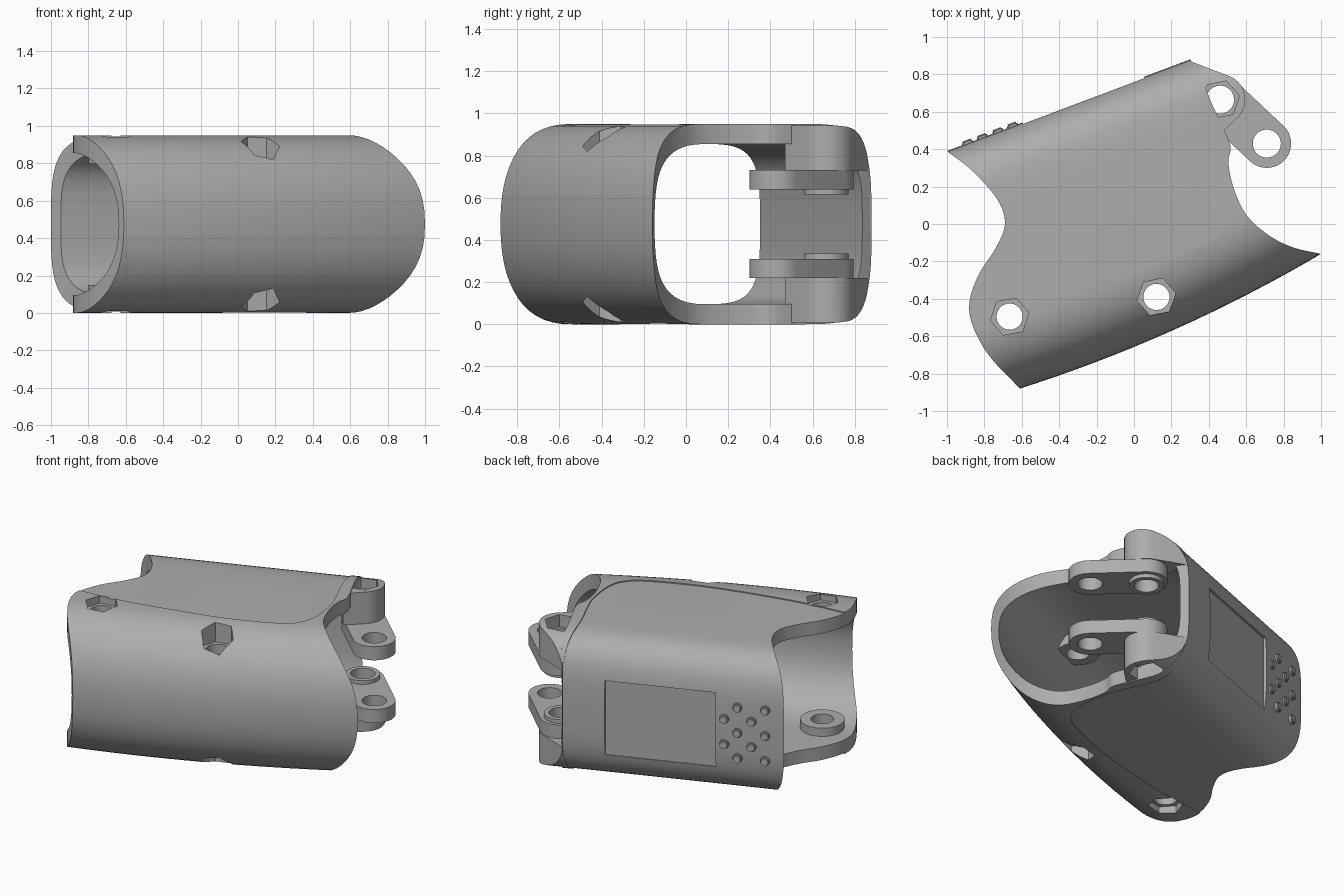
import bpy, bmesh, math
from mathutils import Vector

if "Cube" in bpy.data.objects:
    bpy.data.objects.remove(bpy.data.objects["Cube"])

grey = bpy.data.materials.new("plain_grey")
grey.use_nodes = True
COLOUR = (0.42, 0.42, 0.42, 1)
grey.diffuse_color = COLOUR
grey.node_tree.nodes["Principled BSDF"].inputs["Base Color"].default_value = COLOUR

MID = 0.475
FRONT_A, FRONT_B = Vector((-0.61, -0.88)), Vector((1.0, -0.16))
BACK_A, BACK_B = Vector((-1.0, 0.39)), Vector((0.30, 0.88))
ALONG = (BACK_B - BACK_A).normalized()
OUT = Vector((-ALONG.y, ALONG.x))


def make(name, bm):
    bmesh.ops.recalc_face_normals(bm, faces=bm.faces)
    mesh = bpy.data.meshes.new(name)
    bm.to_mesh(mesh)
    bm.free()
    mesh.materials.append(grey)
    obj = bpy.data.objects.new(name, mesh)
    bpy.context.collection.objects.link(obj)
    return obj


def prism(name, points, z0, z1):
    bm = bmesh.new()
    low, high = ([bm.verts.new((x, y, z)) for x, y in points] for z in (z0, z1))
    bm.faces.new(low)
    bm.faces.new(high)
    n = len(points)
    for i in range(n):
        j = (i + 1) % n
        bm.faces.new((low[i], low[j], high[j], high[i]))
    return make(name, bm)


def ring(x, y, r, n=40, turn=0.0):
    return [(x + r * math.cos(turn + math.tau * i / n),
             y + r * math.sin(turn + math.tau * i / n)) for i in range(n)]


def hull(points):
    # convex outline of 2D points
    pts = sorted(set(points))

    def half(seq):
        out = []
        for p in seq:
            while len(out) > 1 and ((out[-1][0] - out[-2][0]) * (p[1] - out[-2][1])
                                    - (out[-1][1] - out[-2][1]) * (p[0] - out[-2][0])) <= 0:
                out.pop()
            out.append(p)
        return out[:-1]
    return half(pts) + half(pts[::-1])


def smooth(points, steps=6):
    # Catmull-Rom through the points
    p = [Vector(q) for q in points]
    p = [2 * p[0] - p[1]] + p + [2 * p[-1] - p[-2]]
    out = []
    for a, b, c, d in zip(p, p[1:], p[2:], p[3:]):
        for k in range(steps):
            t = k / steps
            q = 0.5 * (2 * b + (c - a) * t + (2 * a - 5 * b + 4 * c - d) * t ** 2
                       + (3 * b - a - 3 * c + d) * t ** 3)
            out.append((q.x, q.y))
    return out + [tuple(p[-2])]


def boolean(obj, cutter, how):
    mod = obj.modifiers.new("cut", 'BOOLEAN')
    mod.object, mod.operation, mod.solver = cutter, how, 'EXACT'
    deps = bpy.context.evaluated_depsgraph_get()
    mesh = bpy.data.meshes.new_from_object(obj.evaluated_get(deps))
    obj.modifiers.clear()
    obj.data = mesh


def cut(obj, *cutters, how='DIFFERENCE', keep=False):
    for c in cutters:
        boolean(obj, c, how)
        if not keep:
            bpy.data.objects.remove(c)


def tube(name, half, front_in=0.0, back_in=0.0, t0=-0.4, t1=1.4):
    # loft of superellipse sections between the front and back edges
    bm = bmesh.new()
    loops, n, stations = [], 28, 28
    for s in range(stations + 1):
        t = t0 + (t1 - t0) * s / stations
        f = FRONT_A.lerp(FRONT_B, t) + Vector((0.02, -0.045)) * 4 * t * (1 - t)
        b = BACK_A.lerp(BACK_B, t)
        d = (b - f).normalized()
        f, b = f + d * front_in, b - d * back_in
        loop = []
        for start, sign, depth, power in ((f, 1, 0.40, 2.3), (b, -1, 0.36, 3.6)):
            for i in range(n + 1):
                a = (i / n - 0.5) * math.pi
                ca, sa = max(math.cos(a), 0), math.sin(a)
                v = depth * (1 - ca ** (2 / power))
                z = half * math.copysign(abs(sa) ** (2 / power), sa) * sign
                p = start + d * v * sign
                loop.append(bm.verts.new((p.x, p.y, MID + z)))
        loops.append(loop)
    for l0, l1 in zip(loops, loops[1:]):
        for i in range(len(l0)):
            j = (i + 1) % len(l0)
            bm.faces.new((l0[i], l0[j], l1[j], l1[i]))
    bm.faces.new(loops[0])
    bm.faces.new(loops[-1])
    return make(name, bm)


# Outline of the sleeve, seen from above
left_end = smooth([(-1.0, .39), (-.86, .28), (-.73, .13), (-.69, 0), (-.74, -.13),
                   (-.83, -.27), (-.88, -.42), (-.86, -.55), (-.77, -.71), (-.61, -.88)])
right_end = smooth([(1.0, -.16), (.85, -.125), (.72, -.06), (.6, .05), (.53, .2),
                    (.505, .33), (.515, .42), (.46, .55), (.40, .68), (.36, .8), (.30, .88)])
outline = left_end + [(-.5, -1.4), (1.2, -.6)] + right_end + [(.2, 1.3), (-1.1, .8)]

# Seam between the front shell and the rear body
seam = smooth([(-.95, -.43), (-.6, -.395), (-.3, -.335), (0, -.26), (.2, -.19), (.36, -.12),
               (.46, -.05), (.505, .04), (.51, .15), (.485, .3), (.44, .42), (.37, .58),
               (.33, .72), (.3, .9)])
rear_area = seam + [(.3, 1.4), (-1.7, 1.4), (-1.7, -.45)]

BOLTS = [(-.665, -.495, .93, .80), (.12, -.39, .84, .73)]
KNUCKLE, LINK_END = (.46, .665), (.71, .43)


def shell(name, half):
    body = tube(name, half)
    cavity = tube("cavity", 0.38, 0.035, 0.055, -0.6, 1.6)
    for x, y, _, inner in BOLTS:
        cut(cavity, prism("boss", ring(x, y, .135), inner, 1),
            prism("boss", ring(x, y, .135), -.05, 2 * MID - inner))
    cut(body, cavity)
    cut(body, prism("ends", outline, -.1, 1.1), how='INTERSECT')
    return body


front_shell = shell("front_shell", 0.475)
rear_body = shell("rear_body", 0.468)
cut(front_shell, prism("rear_area", rear_area, -.2, 1.2))
cut(rear_body, prism("rear_area", rear_area, -.2, 1.2), how='INTERSECT')

# Hexagonal nut pockets and bolt holes through the front shell
for x, y, floor, _ in BOLTS:
    cut(front_shell, prism("hole", ring(x, y, .07), -.3, 1.3),
        prism("pocket", ring(x, y, .105, 6, .2), floor - .03, 1.3),
        prism("pocket", ring(x, y, .105, 6, .2), -.3, 2 * MID - floor + .03))

# Screen recess in the back wall
corners = []
for t, off in ((.31, -.022), (.81, -.022), (.81, .2), (.31, .2)):
    p = BACK_A.lerp(BACK_B, t) + OUT * off
    corners.append((p.x, p.y))
cut(rear_body, prism("recess", corners, .2, .7))

# Round buttons beside the screen
for col, (t, rows) in enumerate(((.085, (-1, 0, 1)), (.146, (-.5, .5)),
                                 (.21, (-1, 0, 1)), (.27, (-.5, .5)))):
    for row, r in enumerate(rows):
        p = BACK_A.lerp(BACK_B, t)
        bm = bmesh.new()
        bmesh.ops.create_cone(bm, cap_ends=True, segments=20, radius1=.03, radius2=.03, depth=.06)
        top = [e for e in bm.edges if all(v.co.z > 0 for v in e.verts)]
        bmesh.ops.bevel(bm, geom=top, offset=.008, segments=3, affect='EDGES')
        button = make(f"button_{col}_{row}", bm)
        button.rotation_euler = Vector((OUT.x, OUT.y, 0)).to_track_quat('Z', 'Y').to_euler()
        button.location = (p.x - OUT.x * .012, p.y - OUT.y * .012, .45 + r * .17)

# Hinge knuckles, links and washers, mirrored above and below
for side in ("upper", "lower"):
    def span(a, b):
        return (a, b) if side == "upper" else (2 * MID - b, 2 * MID - a)
    web = hull(ring(*KNUCKLE, .135) + [(.315, .865), (.35, .68), (.45, .47)])
    knuckle = prism(side + "_knuckle", web, *span(.73, 1.0))
    cut(knuckle, tube("limit", 0.468), how='INTERSECT')
    cut(knuckle, prism("hole", ring(*KNUCKLE, .075), -.3, 1.3),
        prism("pocket", ring(*KNUCKLE, .105, 6, .2), *span(.86, 1.2)))
    link = prism(side + "_link", hull(ring(*KNUCKLE, .13) + ring(*LINK_END, .13)), *span(.64, .731))
    cut(link, prism("hole", ring(*KNUCKLE, .075), -.3, 1.3),
        prism("hole", ring(*LINK_END, .075), -.3, 1.3))
    washer = prism(side + "_washer", ring(*KNUCKLE, .105), *span(.615, .641))
    cut(washer, prism("hole", ring(*KNUCKLE, .075), -.3, 1.3))

# Smooth shading with sharp edges kept
bpy.ops.object.select_all(action='DESELECT')
for obj in bpy.context.collection.objects:
    if obj.type == 'MESH':
        obj.select_set(True)
        bpy.context.view_layer.objects.active = obj
bpy.ops.object.shade_smooth_by_angle(angle=math.radians(30))
